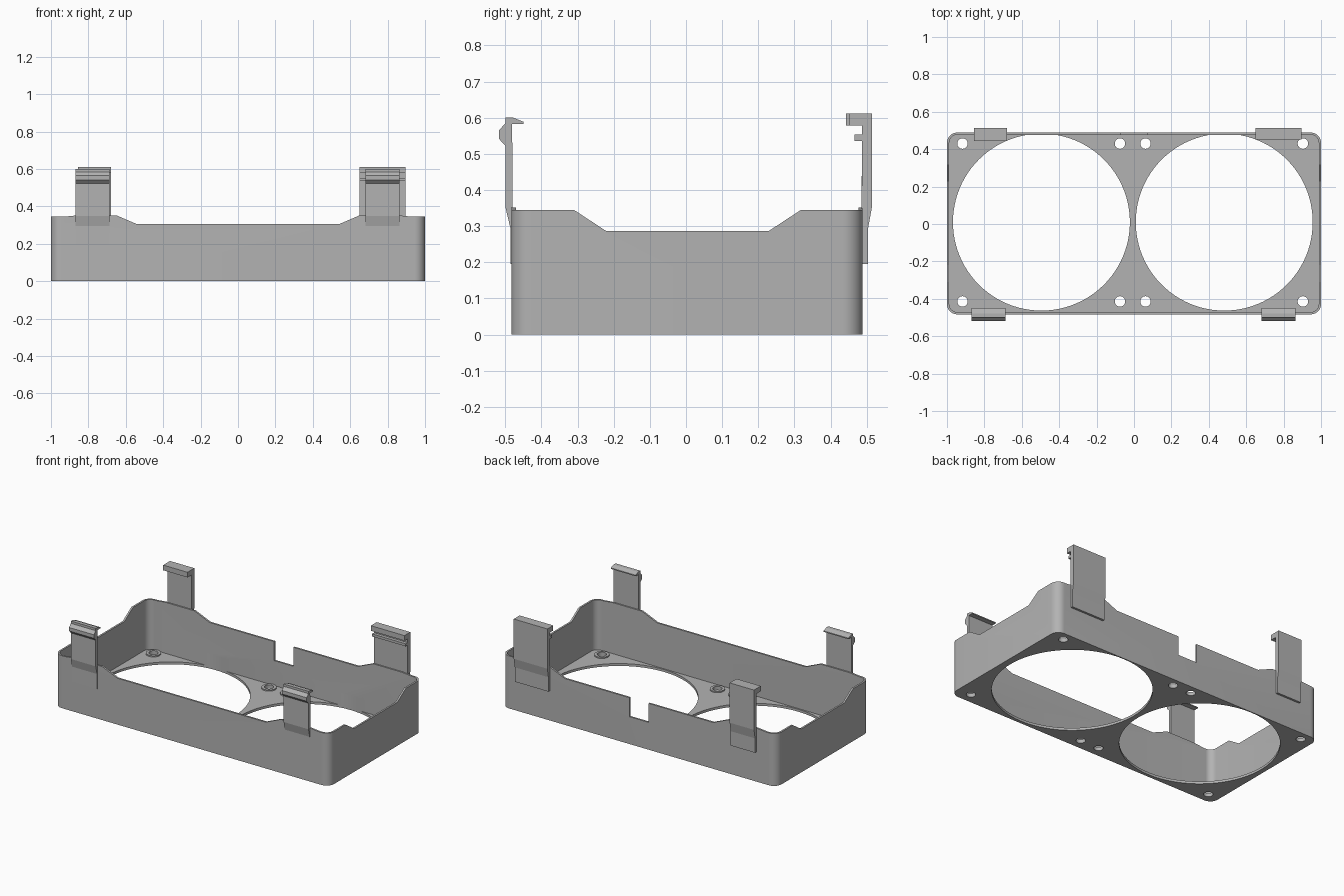
import bpy, bmesh, math
from mathutils import Vector

if "Cube" in bpy.data.objects:
    bpy.data.objects.remove(bpy.data.objects["Cube"])

grey = bpy.data.materials.new("plain_grey")
grey.diffuse_color = (0.45, 0.45, 0.45, 1)
grey.use_nodes = True
grey.node_tree.nodes["Principled BSDF"].inputs["Base Color"].default_value = grey.diffuse_color


def prism(name, pts, axis, lo, hi):
    """Extrude a 2D outline along an axis: x -> (y,z), y -> (x,z), z -> (x,y)."""
    place = {"x": lambda a, b, t: (t, a, b),
             "y": lambda a, b, t: (a, t, b),
             "z": lambda a, b, t: (a, b, t)}[axis]
    bm = bmesh.new()
    face = bm.faces.new([bm.verts.new(place(a, b, lo)) for a, b in pts])
    ext = bmesh.ops.extrude_face_region(bm, geom=[face])
    verts = [g for g in ext["geom"] if isinstance(g, bmesh.types.BMVert)]
    bmesh.ops.translate(bm, verts=verts, vec=Vector(place(0, 0, hi - lo)))
    bmesh.ops.recalc_face_normals(bm, faces=bm.faces)
    mesh = bpy.data.meshes.new(name)
    bm.to_mesh(mesh)
    bm.free()
    mesh.materials.append(grey)
    ob = bpy.data.objects.new(name, mesh)
    bpy.context.collection.objects.link(ob)
    return ob


def circle(cx, cy, r, n):
    return [(cx + r * math.cos(2 * math.pi * i / n),
             cy + r * math.sin(2 * math.pi * i / n)) for i in range(n)]


def rounded_rect(x0, x1, y0, y1, r, n=10):
    pts = []
    for k, (cx, cy) in enumerate([(x1 - r, y1 - r), (x0 + r, y1 - r),
                                  (x0 + r, y0 + r), (x1 - r, y0 + r)]):
        for i in range(n + 1):
            a = math.pi / 2 * (k + i / n)
            pts.append((cx + r * math.cos(a), cy + r * math.sin(a)))
    return pts


def cut(ob, cutter):
    mod = ob.modifiers.new("cut", "BOOLEAN")
    mod.operation = "DIFFERENCE"
    mod.solver = "EXACT"
    mod.object = cutter
    bpy.context.view_layer.objects.active = ob
    bpy.ops.object.modifier_apply(modifier=mod.name)
    bpy.data.objects.remove(cutter)


def smooth(ob):
    bpy.ops.object.select_all(action="DESELECT")
    ob.select_set(True)
    bpy.context.view_layer.objects.active = ob
    bpy.ops.object.shade_smooth_by_angle(angle=math.radians(30))


# Tray: thin rounded walls on a thin floor
X, Y0, Y1, T, FLOOR = 1.0, -0.483, 0.489, 0.012, 0.016
tray = prism("tray", rounded_rect(-X, X, Y0, Y1, 0.055), "z", 0, 0.37)
cut(tray, prism("cavity", rounded_rect(-X + T, X - T, Y0 + T, Y1 - T, 0.043),
                "z", FLOOR, 0.6))

# Rim shape of the long walls, then of the end walls
half = [(0.54, 0.305), (0.65, 0.352), (0.86, 0.352), (0.93, 0.345), (1.1, 0.345)]
rim = [(-x, z) for x, z in reversed(half)] + half
cut(tray, prism("long_rim", rim + [(1.1, 0.5), (-1.1, 0.5)], "y", -0.7, 0.7))
end_dip = [(-0.31, 0.345), (-0.22, 0.286), (0.228, 0.286), (0.318, 0.345),
           (0.318, 0.5), (-0.31, 0.5)]
cut(tray, prism("end_rim", end_dip, "x", -1.2, 1.2))

# Cable notch in the back wall
cut(tray, prism("notch", [(-0.07, 0.18), (0.07, 0.18), (0.07, 0.5), (-0.07, 0.5)],
                "y", 0.4, 0.6))

# Two large round openings
for cx in (-0.495, 0.4825):
    cut(tray, prism("opening", circle(cx, 0.01, 0.473, 96), "z", -0.1, 0.1))

# Screw holes, each with a low raised ring
for hx in (-0.917, -0.075, 0.0615, 0.903):
    for hy in (-0.414, 0.43):
        cut(tray, prism("hole", circle(hx, hy, 0.028, 32), "z", -0.1, 0.1))
        ring = prism("screw_ring", circle(hx, hy, 0.045, 32), "z", FLOOR - 0.002, FLOOR + 0.008)
        cut(ring, prism("hole", circle(hx, hy, 0.028, 32), "z", -0.1, 0.1))
        smooth(ring)
smooth(tray)

# Front clips: strap with inward lip and outward bump
front = [(-0.479, 0.195), (-0.486, 0.195), (-0.486, 0.295), (-0.499, 0.35),
         (-0.499, 0.522), (-0.518, 0.542), (-0.518, 0.565), (-0.499, 0.585),
         (-0.499, 0.6), (-0.478, 0.6), (-0.45, 0.589), (-0.45, 0.582), (-0.481, 0.582)]
for side, x0, x1 in (("left", -0.868, -0.687), ("right", 0.682, 0.863)):
    prism("front_clip_" + side, front, "x", x0, x1)

# Back clips: taller straps with a square hook, the wide one has a second ledge
strap = [(0.485, 0.195), (0.503, 0.195), (0.503, 0.29), (0.514, 0.35), (0.514, 0.612)]
prism("back_clip_left", strap + [(0.443, 0.612), (0.443, 0.578), (0.487, 0.578)],
      "x", -0.855, -0.678)
ledge = [(0.487, 0.553), (0.466, 0.553), (0.466, 0.536), (0.487, 0.536)]
prism("back_clip_right", strap + [(0.453, 0.612), (0.453, 0.578), (0.487, 0.578)] + ledge,
      "x", 0.65, 0.895)
